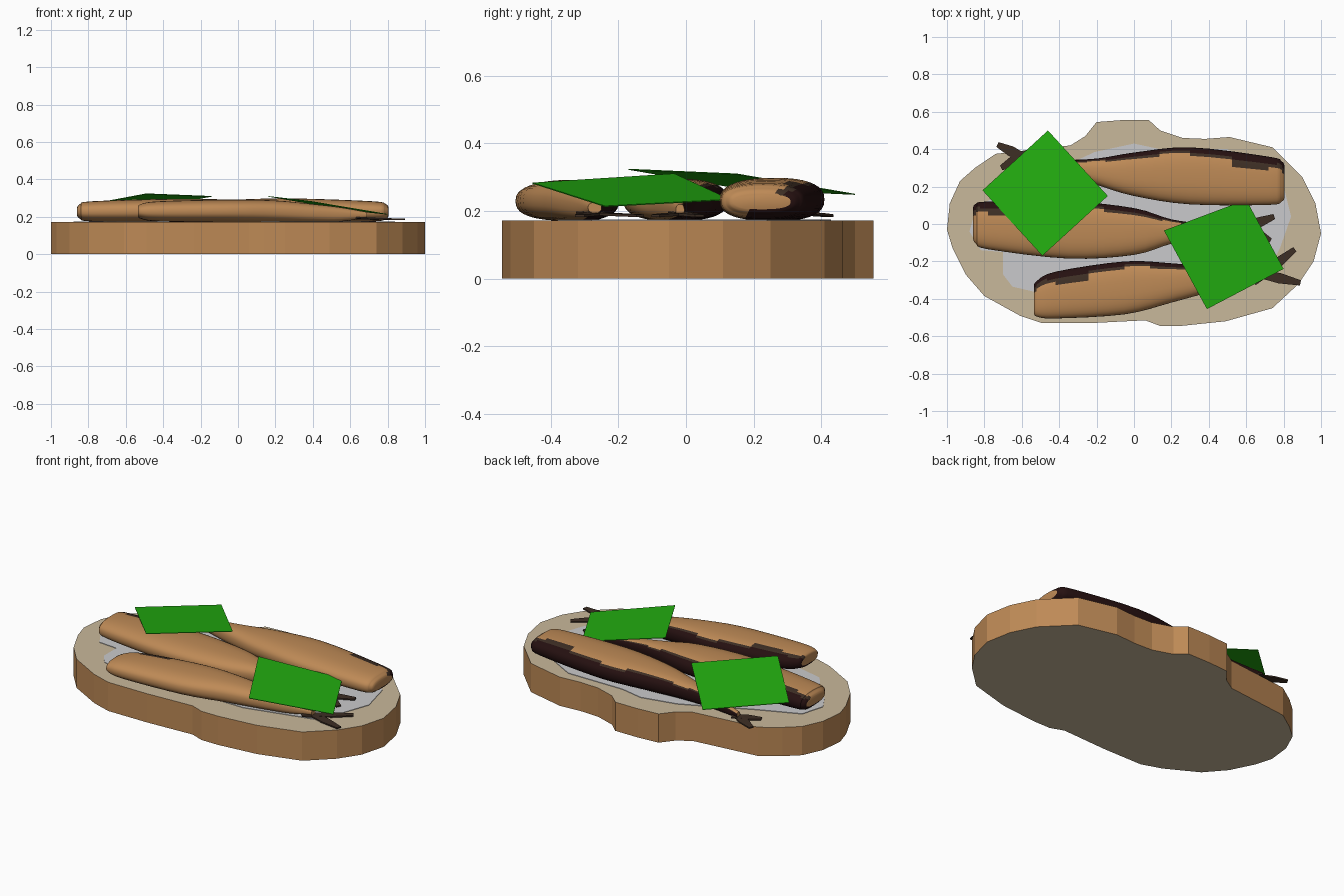
import bpy, bmesh, math
from mathutils import Vector

if "Cube" in bpy.data.objects:
    bpy.data.objects.remove(bpy.data.objects["Cube"])


def material(name, hex_rgb):
    """Flat colour from an sRGB hex value."""
    def lin(c):
        c /= 255
        return c / 12.92 if c <= 0.04045 else ((c + 0.055) / 1.055) ** 2.4
    m = bpy.data.materials.new(name)
    m.diffuse_color = (lin(hex_rgb >> 16), lin(hex_rgb >> 8 & 255), lin(hex_rgb & 255), 1)
    m.use_nodes = True
    m.node_tree.nodes["Principled BSDF"].inputs["Base Color"].default_value = m.diffuse_color
    return m


BROWN = material("warm brown", 0xBE8A56)
TAN = material("pale wood", 0xC9B89B)
PAPER = material("grey paper", 0xCACACC)
GREEN = material("leaf green", 0x22AC10)
DARK = material("dark back", 0x251010)
MID = material("dusky brown", 0x3D2E24)


def finish(name, bm, mats, smooth=False):
    bmesh.ops.recalc_face_normals(bm, faces=bm.faces[:])
    me = bpy.data.meshes.new(name)
    bm.to_mesh(me)
    bm.free()
    for m in mats:
        me.materials.append(m)
    ob = bpy.data.objects.new(name, me)
    bpy.context.collection.objects.link(ob)
    if smooth:
        bpy.ops.object.select_all(action='DESELECT')
        ob.select_set(True)
        bpy.context.view_layer.objects.active = ob
        bpy.ops.object.shade_smooth_by_angle(angle=math.radians(40))
    return ob


def slab(name, points, thick, mats):
    """Prism over a 3D outline; returns the object."""
    bm = bmesh.new()
    low = [bm.verts.new(p) for p in points]
    high = [bm.verts.new(Vector(p) + Vector((0, 0, thick))) for p in points]
    bm.faces.new(low[::-1])
    bm.faces.new(high)
    n = len(points)
    for i in range(n):
        j = (i + 1) % n
        bm.faces.new((low[i], low[j], high[j], high[i]))
    if len(mats) > 1:  # inset both caps and give them the second colour
        caps = [f for f in bm.faces if len(f.verts) > 4]
        bmesh.ops.inset_individual(bm, faces=caps, thickness=0.018)
        for f in caps:
            f.material_index = 1
    return finish(name, bm, mats)


# Wooden slice with bark edge
board = [(-1, -.03), (-.985, .11), (-.93, .23), (-.85, .30), (-.74, .375), (-.34, .42),
         (-.26, .47), (-.20, .545), (-.07, .555), (.08, .555), (.14, .50), (.26, .46),
         (.38, .455), (.51, .465), (.74, .41), (.90, .25), (.97, .11), (1, -.05),
         (.96, -.20), (.88, -.32), (.74, -.45), (.49, -.52), (.25, -.545), (.14, -.545),
         (.06, -.515), (-.235, -.53), (-.49, -.53), (-.61, -.49), (-.80, -.385),
         (-.90, -.27), (-.97, -.13)]
slab("wooden_board", [(x, y, 0) for x, y in board], .172, [BROWN, TAN])

# Sheet of paper under the fish
paper = [(-.88, -.04), (-.84, .10), (-.60, .20), (-.35, .32), (-.21, .385), (0, .43),
         (.14, .40), (.50, .40), (.79, .24), (.84, .04), (.78, -.13), (.70, -.28),
         (.30, -.38), (-.50, -.37), (-.65, -.335), (-.70, -.27), (-.70, -.15), (-.82, -.14)]
slab("paper_sheet", [(x, y, .170) for x, y in paper], .005, [PAPER])


def catmull(a, b, c, d, t):
    return [.5 * (2 * q + (r - p) * t + (2 * p - 5 * q + 4 * r - s) * t * t
                  + (3 * q - p - 3 * r + s) * t ** 3) for p, q, r, s in zip(a, b, c, d)]


def fish(name, stations, tips):
    """Loft over stations (x, y low, y high, z low, z high), plus two flat tail lobes."""
    seg, steps = 36, 4
    path = []
    for i in range(len(stations) - 1):
        k = [stations[min(max(i + o, 0), len(stations) - 1)] for o in (-1, 0, 1, 2)]
        path += [catmull(*k, s / steps) for s in range(steps)]
    path.append(stations[-1])
    bm = bmesh.new()
    rings = []
    for x, y0, y1, z0, z1 in path:
        ring = []
        for s in range(seg):
            a = math.tau * s / seg
            c, d = math.cos(a), math.sin(a)
            ring.append(bm.verts.new((
                x,
                (y0 + y1) / 2 + (y1 - y0) / 2 * math.copysign(abs(c) ** .8, c),
                (z0 + z1) / 2 + (z1 - z0) / 2 * math.copysign(abs(d) ** .8, d))))
        rings.append(ring)
    for r in range(len(rings) - 1):
        head = r < 3 * steps - 2
        wave = 5 * math.sin(r * .9)
        for s in range(seg):
            t = (s + 1) % seg
            f = bm.faces.new((rings[r][s], rings[r][t], rings[r + 1][t], rings[r + 1][s]))
            ang = (s + .5) * 360 / seg
            ang = ang - 360 if ang > 250 else ang
            # dark back on the +y side, dusky band at its border
            if ang < (45 if head else 38) + wave:
                f.material_index = 1
            elif ang < (64 if head else 48) + wave:
                f.material_index = 2
    bm.faces.new(rings[0])
    bm.faces.new(rings[-1])
    finish(name, bm, [BROWN, DARK, MID], True)

    x, y0, y1 = stations[-1][:3]
    root = Vector((x, (y0 + y1) / 2, .188))
    for i, tip in enumerate(tips):
        end = Vector((*tip, .182))
        d = end - root
        side = Vector((-d.y, d.x, 0)).normalized()
        root2 = root - d * .3
        pts = [root2 - side * .02, root + d * .45 - side * .028, end - side * .014,
               end + side * .014, root + d * .45 + side * .028, root2 + side * .02]
        slab(f"{name}_tail_{i + 1}", pts, .008, [MID])


fish("back_fish", [(.805, .14, .31, .205, .25), (.79, .12, .335, .19, .268),
                   (.72, .102, .36, .175, .283), (.30, .105, .41, .17, .298),
                   (0, .15, .382, .17, .292), (-.20, .21, .35, .17, .275),
                   (-.40, .28, .345, .175, .25), (-.60, .345, .375, .185, .22)],
     [(-.73, .425), (-.71, .30)])
fish("middle_fish", [(-.86, -.08, .09, .205, .25), (-.845, -.105, .108, .19, .268),
                     (-.78, -.135, .12, .175, .283), (-.35, -.185, .122, .17, .296),
                     (0, -.165, .085, .17, .29), (.20, -.105, .025, .17, .27),
                     (.40, -.065, .0, .175, .245), (.60, -.03, -.005, .185, .22)],
     [(.75, .04), (.73, -.09)])
fish("front_fish", [(-.535, -.475, -.33, .205, .25), (-.52, -.495, -.305, .19, .268),
                    (-.42, -.505, -.255, .175, .283), (-.05, -.483, -.2, .17, .292),
                    (.20, -.42, -.21, .17, .287), (.40, -.365, -.228, .17, .268),
                    (.55, -.325, -.24, .175, .25), (.69, -.29, -.25, .195, .225)],
     [(.86, -.135), (.89, -.315)])

# Two square green leaves resting on the fish
slab("left_leaf", [(-.49, -.17, .322), (-.14, .15, .308), (-.46, .50, .248), (-.81, .18, .262)],
     .003, [GREEN])
slab("right_leaf", [(.39, -.455, .281), (.80, -.24, .212), (.60, .13, .232), (.16, -.035, .308)],
     .003, [GREEN])
